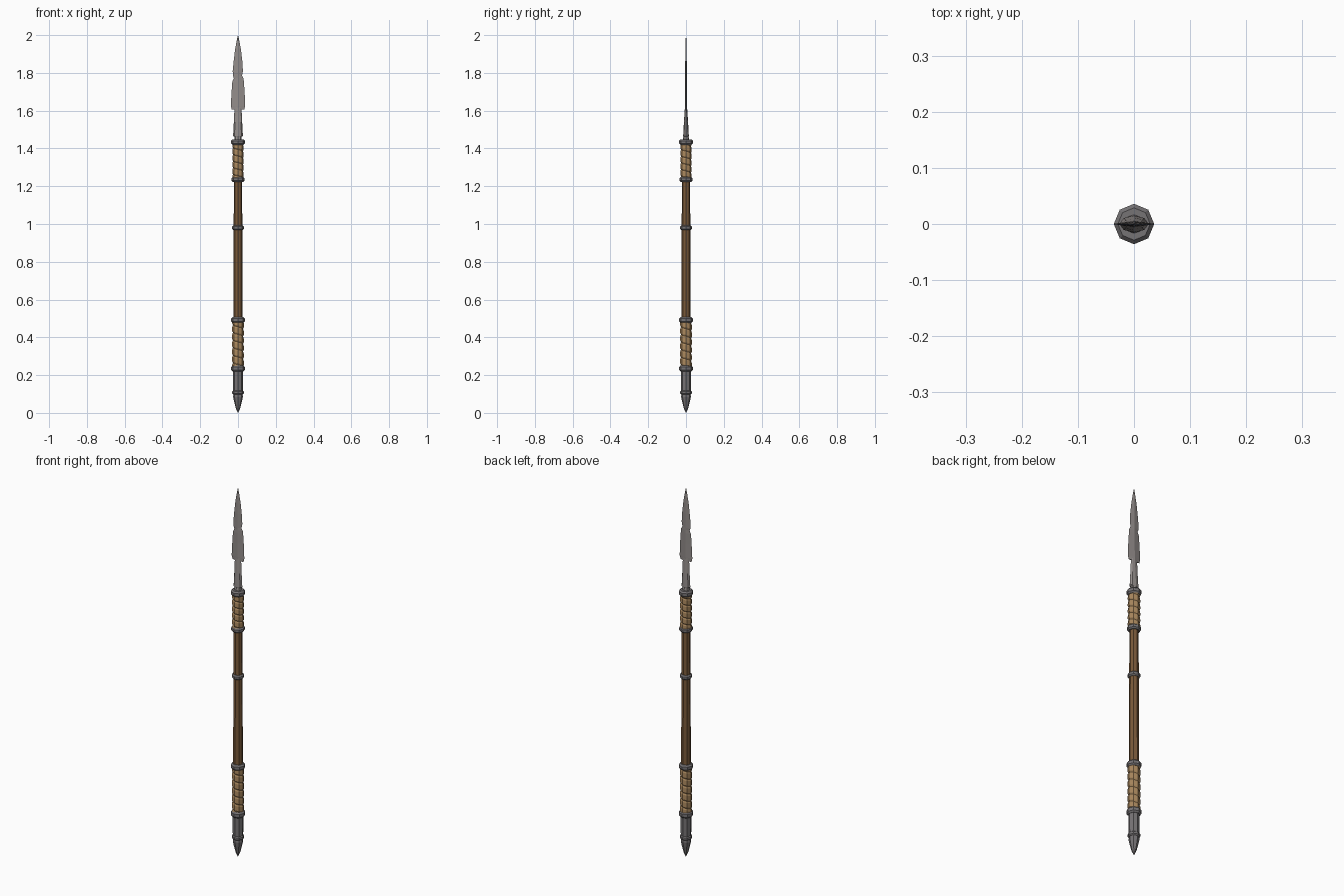
import bpy, bmesh, math

if "Cube" in bpy.data.objects:
    bpy.data.objects.remove(bpy.data.objects["Cube"])


def mat(name, rgb):
    m = bpy.data.materials.new(name)
    lin = [((c / 255 + 0.055) / 1.055) ** 2.4 for c in rgb]
    m.diffuse_color = (*lin, 1)
    m.use_nodes = True
    m.node_tree.nodes["Principled BSDF"].inputs["Base Color"].default_value = m.diffuse_color
    return m


WOOD = mat("brown wood", (122, 90, 58))
CORD = mat("tan cord", (170, 136, 94))
IRON = mat("dark iron", (118, 115, 117))
STEEL = mat("worn steel", (146, 140, 138))
N = 8


def finish(name, bm, material):
    bmesh.ops.remove_doubles(bm, verts=bm.verts, dist=1e-5)
    bmesh.ops.recalc_face_normals(bm, faces=bm.faces)
    me = bpy.data.meshes.new(name)
    bm.to_mesh(me)
    bm.free()
    me.materials.append(material)
    ob = bpy.data.objects.new(name, me)
    bpy.context.collection.objects.link(ob)
    return ob


def loft(name, profile, material):
    """Eight-sided stack of rings: (z, x radius, y radius)."""
    bm = bmesh.new()
    rings = []
    for z, rx, ry in profile:
        rings.append([bm.verts.new((rx * math.cos(2 * math.pi * i / N),
                                    ry * math.sin(2 * math.pi * i / N), z)) for i in range(N)])
    for a, b in zip(rings, rings[1:]):
        for i in range(N):
            j = (i + 1) % N
            bm.faces.new((a[i], a[j], b[j], b[i]))
    bm.faces.new(rings[0])
    bm.faces.new(rings[-1])
    return finish(name, bm, material)


def lathe(name, profile, material):
    return loft(name, [(z, r, r) for z, r in profile], material)


def collar(name, z, r, h):
    lathe(name, [(z - h / 2, r * 0.8), (z - h / 4, r), (z + h / 4, r), (z + h / 2, r * 0.8)], IRON)


def wrap(name, z0, z1, r, turns):
    """Cord wound as a descending helix with a bulged section."""
    bm = bmesh.new()
    pitch = (z1 - z0) / turns
    section = [(0, r * 0.86), (0.2, r), (0.8, r * 0.98), (1, r * 0.86)]
    prev = None
    for i in range(N * (turns + 1) + 1):
        a = -2 * math.pi * i / N
        base = z0 + pitch * (i / N - 1)
        cur = [bm.verts.new((q * math.cos(a), q * math.sin(a),
                             min(max(base + pitch * t, z0), z1))) for t, q in section]
        if prev:
            for k in range(3):
                bm.faces.new((prev[k], cur[k], cur[k + 1], prev[k + 1]))
        prev = cur
    bmesh.ops.dissolve_degenerate(bm, dist=1e-5, edges=bm.edges)
    finish(name, bm, CORD)


# Shaft
lathe("shaft", [(0.2, 0.025), (0.98, 0.023), (1.44, 0.020)], WOOD)

# Cord grips
wrap("lower_grip", 0.245, 0.485, 0.031, 6)
wrap("upper_grip", 1.245, 1.42, 0.030, 5)

# Iron collars
for name, z, r, h in (("lower_grip_bottom_collar", 0.235, 0.036, 0.032),
                      ("lower_grip_top_collar", 0.492, 0.036, 0.03),
                      ("middle_collar", 0.98, 0.031, 0.024),
                      ("upper_grip_bottom_collar", 1.236, 0.034, 0.026),
                      ("upper_grip_top_collar", 1.433, 0.036, 0.03)):
    collar(name, z, r, h)

# Butt ferrule and spike
lathe("butt_ferrule", [(0.105, 0.026), (0.225, 0.027)], IRON)
collar("butt_collar", 0.108, 0.031, 0.022)
lathe("butt_spike", [(0.0, 0.001), (0.025, 0.012), (0.065, 0.022), (0.085, 0.026), (0.1, 0.024)], IRON)

# Blade socket
loft("blade_socket", [(1.44, 0.02, 0.018), (1.462, 0.018, 0.014), (1.466, 0.026, 0.015),
                      (1.54, 0.022, 0.011), (1.63, 0.018, 0.005)], STEEL)

# Blade: height, left edge, right edge, ridge half thickness
rows = [(1.605, -0.033, 0.033, 0.006), (1.625, -0.038, 0.038, 0.006), (1.70, -0.034, 0.035, 0.005),
        (1.755, -0.030, 0.031, 0.005), (1.772, -0.022, 0.029, 0.005), (1.785, -0.027, 0.021, 0.005),
        (1.81, -0.028, 0.026, 0.004), (1.86, -0.023, 0.023, 0.004), (1.92, -0.016, 0.016, 0.003),
        (1.97, -0.007, 0.007, 0.002), (2.0, -0.0005, 0.0005, 0.0005)]
bm = bmesh.new()
loops = [[bm.verts.new(p) for p in ((l, 0, z), (0, -t, z), (r, 0, z), (0, t, z))]
         for z, l, r, t in rows]
for a, b in zip(loops, loops[1:]):
    for i in range(4):
        j = (i + 1) % 4
        bm.faces.new((a[i], a[j], b[j], b[i]))
bm.faces.new(loops[0])
bm.faces.new(loops[-1])
finish("blade", bm, STEEL)
